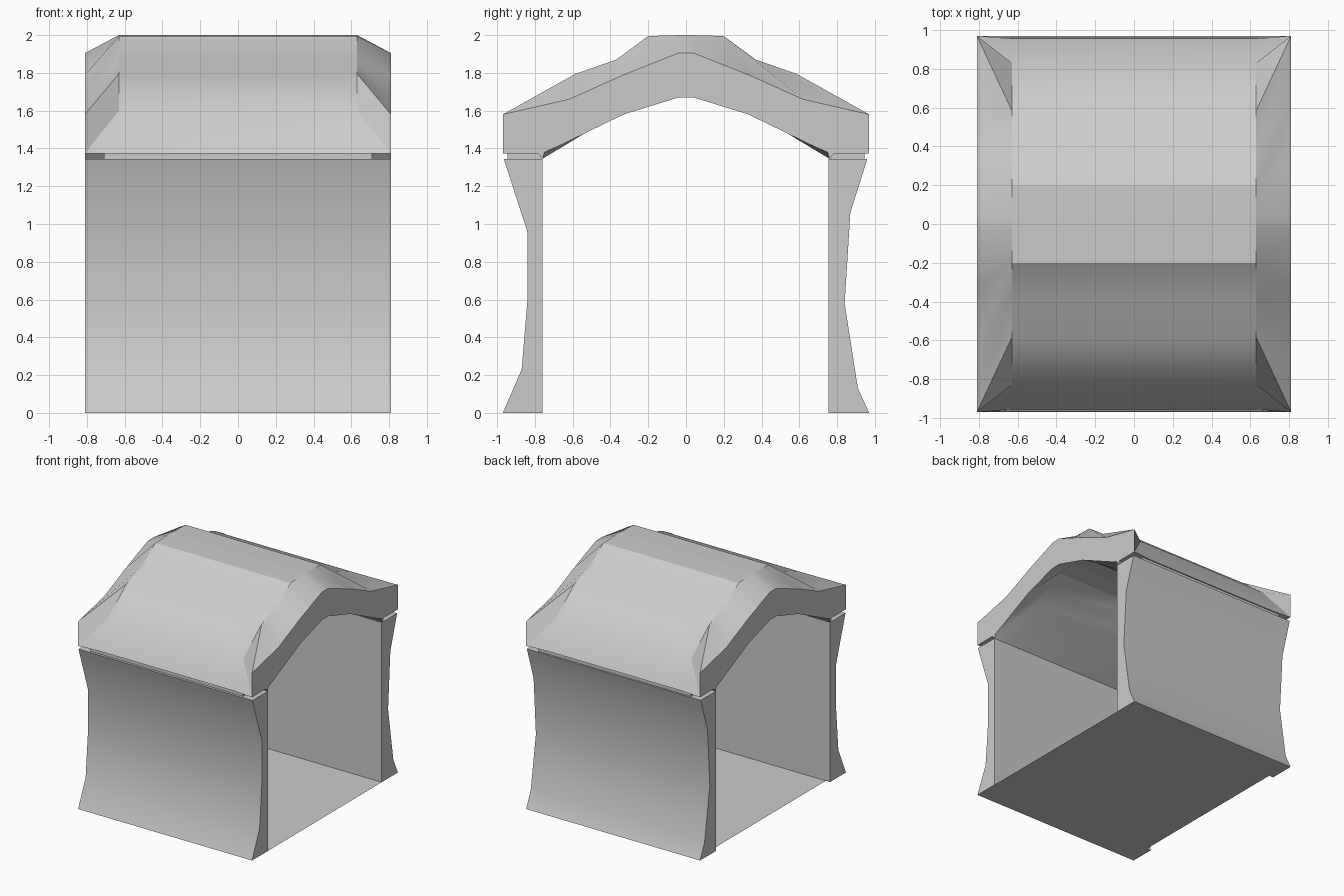
import bpy, math

if "Cube" in bpy.data.objects:
    bpy.data.objects.remove(bpy.data.objects["Cube"])

W = 0.81      # half length along x
INNER = 0.63  # where the roof hip begins


def finish(name, verts, faces, angle=25):
    mesh = bpy.data.meshes.new(name)
    mesh.from_pydata(verts, [], faces)
    mesh.validate()
    obj = bpy.data.objects.new(name, mesh)
    bpy.context.collection.objects.link(obj)
    bpy.ops.object.select_all(action='DESELECT')
    obj.select_set(True)
    bpy.context.view_layer.objects.active = obj
    bpy.ops.object.mode_set(mode='EDIT')
    bpy.ops.mesh.select_all(action='SELECT')
    if len(faces) > 1:
        bpy.ops.mesh.normals_make_consistent(inside=False)
    bpy.ops.object.mode_set(mode='OBJECT')
    bpy.ops.object.shade_smooth_by_angle(angle=math.radians(angle))
    return obj


def loft(name, sections):
    """Join (x, closed yz loop) sections into a capped solid."""
    n = len(sections[0][1])
    verts = [(x, y, z) for x, loop in sections for y, z in loop]
    faces = [tuple(range(n)), tuple(range(len(verts) - n, len(verts)))]
    for s in range(len(sections) - 1):
        for i in range(n):
            j = (i + 1) % n
            faces.append((s * n + i, s * n + j, (s + 1) * n + j, (s + 1) * n + i))
    return finish(name, verts, faces)


def prism(name, profile, half=W):
    return loft(name, [(-half, profile), (half, profile)])


def mirror_loop(outer, inner):
    """Outer and inner half profiles run from ridge to eave."""
    half = outer + inner[::-1]
    return half + [(-y, z) for y, z in half[::-1]]


# Side walls with pinched outer profiles
prism("front_wall", [(-0.76, 0), (-0.76, 1.345), (-0.965, 1.345), (-0.84, 0.96),
                     (-0.84, 0.59), (-0.87, 0.23), (-0.97, 0)])
prism("back_wall", [(0.755, 0), (0.755, 1.345), (0.96, 1.345), (0.87, 1.06),
                    (0.84, 0.58), (0.91, 0.13), (0.97, 0)])

# Recessed strips between walls and roof
for name, s in (("front_spacer", -1), ("back_spacer", 1)):
    prism(name, [(s * 0.765, 1.34), (s * 0.945, 1.34), (s * 0.945, 1.38), (s * 0.765, 1.38)], 0.71)

# Draped roof: puffed in the middle, drawn down at both open ends
end_loop = mirror_loop(
    [(0.04, 1.905), (0.33, 1.79), (0.62, 1.66), (0.97, 1.58), (0.97, 1.375)],
    [(0.04, 1.67), (0.33, 1.58), (0.68, 1.41), (0.75, 1.38), (0.76, 1.345), (0.785, 1.375)])
# Two extra outer points are matched by the hip creases
end_loop = mirror_loop(
    [(0.04, 1.905), (0.33, 1.79), (0.62, 1.66), (0.97, 1.58), (0.97, 1.376), (0.97, 1.374)],
    [(0.04, 1.67), (0.33, 1.58), (0.68, 1.41), (0.75, 1.38), (0.76, 1.345), (0.785, 1.374)])
mid_loop = mirror_loop(
    [(0.03, 2.0), (0.20, 1.995), (0.37, 1.87), (0.585, 1.795), (0.83, 1.60), (0.955, 1.374)],
    [(0.03, 1.75), (0.16, 1.74), (0.29, 1.64), (0.42, 1.55), (0.76, 1.345), (0.785, 1.374)])
loft("roof", [(-W, end_loop), (-INNER, mid_loop), (INNER, mid_loop), (W, end_loop)])

# Floor sheet
finish("floor", [(-0.77, -0.97, 0), (W, -0.97, 0), (W, 0.97, 0), (-0.77, 0.97, 0)], [(0, 1, 2, 3)])
